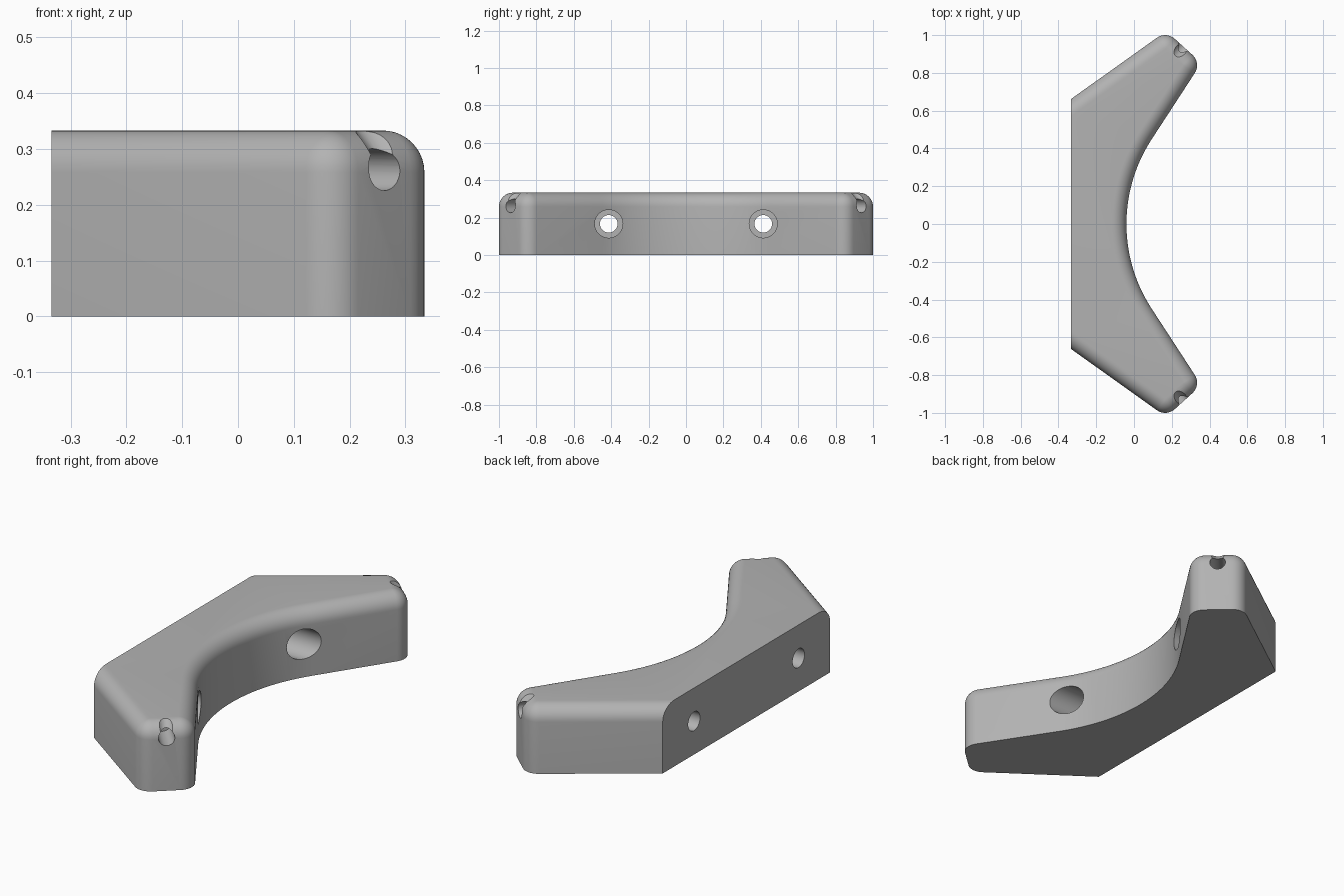
import bpy, bmesh
from math import sin, cos, pi, radians, atan2
from mathutils import Vector

if "Cube" in bpy.data.objects:
    bpy.data.objects.remove(bpy.data.objects["Cube"])

BACK, HEIGHT, FILLET = -0.334, 0.333, 0.075
OUTER_TIP, INNER_TIP = Vector((0.165, 0.925)), Vector((0.259, 0.84))
OUTER_ANGLE, INNER_ANGLE = radians(125.5), radians(-33.4)
ARC_X, ARC_R = 0.78, 0.82

grey = bpy.data.materials.new("plain grey")
grey.use_nodes = True
grey.diffuse_color = (0.45, 0.45, 0.45, 1)
grey.node_tree.nodes["Principled BSDF"].inputs["Base Color"].default_value = grey.diffuse_color

tip_dir = INNER_TIP - OUTER_TIP
TIP_ANGLE = atan2(tip_dir.x, -tip_dir.y)      # direction the tip face looks


def fan(centre, radius, start, end, steps):
    return [centre + radius * Vector((cos(a), sin(a))) for a in
            (start + (end - start) * i / steps for i in range(steps + 1))]


def outline(inset):
    """Plan of the body, drawn in by inset everywhere but the flat back."""
    r = FILLET - inset
    outer = fan(OUTER_TIP, r, OUTER_ANGLE, TIP_ANGLE, 8)
    slope = -cos(OUTER_ANGLE) / sin(OUTER_ANGLE)
    corner = Vector((BACK, outer[0].y + (BACK - outer[0].x) * slope))
    inner = fan(INNER_TIP, r, TIP_ANGLE, INNER_ANGLE, 8)
    half = pi + INNER_ANGLE
    arc = fan(Vector((ARC_X, 0)), ARC_R + inset, half, 2 * pi - half, 40)
    side = [corner] + outer + inner
    return side + arc + [Vector((p.x, -p.y)) for p in reversed(side)]


# Body: stacked outlines, the upper ones rolling over the top edge
levels = [(0, 0)]
for i in range(11):
    a = pi / 2 * i / 10
    levels.append((FILLET * (1 - cos(a)), HEIGHT - FILLET * (1 - sin(a))))
bm = bmesh.new()
rings = [[bm.verts.new((p.x, p.y, z)) for p in outline(d)] for d, z in levels]
n = len(rings[0])
for low, high in zip(rings, rings[1:]):
    for i in range(n):
        j = (i + 1) % n
        bm.faces.new((low[i], low[j], high[j], high[i]))
bm.faces.new(rings[0])
bm.faces.new(rings[-1])
bmesh.ops.remove_doubles(bm, verts=bm.verts[:], dist=0.0001)
bmesh.ops.recalc_face_normals(bm, faces=bm.faces[:])
mesh = bpy.data.meshes.new("curved_bracket")
bm.to_mesh(mesh)
bm.free()
body = bpy.data.objects.new("curved_bracket", mesh)
bpy.context.collection.objects.link(body)
mesh.materials.append(grey)


def drill(name, start, end, radius):
    """Cut a round hole from start to end."""
    start, end = Vector(start), Vector(end)
    axis = end - start
    bpy.ops.mesh.primitive_cylinder_add(vertices=40, radius=radius, depth=axis.length,
                                        location=(start + end) / 2)
    cutter = bpy.context.object
    cutter.name = name
    cutter.rotation_euler = axis.to_track_quat('Z', 'Y').to_euler()
    cutter.data.materials.append(grey)
    cutter.hide_render = True
    mod = body.modifiers.new(name, 'BOOLEAN')
    mod.operation, mod.solver, mod.object = 'DIFFERENCE', 'EXACT', cutter
    bpy.context.view_layer.objects.active = body
    bpy.ops.object.modifier_apply(modifier=name)
    bpy.data.objects.remove(cutter)


middle = (OUTER_TIP + INNER_TIP) / 2
for s, side in ((1, "left"), (-1, "right")):
    # Screw holes with wide counterbores on the curved side
    y, z = s * 0.413, HEIGHT / 2
    drill(side + "_screw_hole", (BACK - 0.1, y, z), (0.4, y, z), 0.047)
    drill(side + "_counterbore", (-0.17, y, z), (0.4, y, z), 0.075)
    # Blind hole in the tip face, with a shallow groove over the rounded edge
    out = Vector((cos(TIP_ANGLE), s * sin(TIP_ANGLE), 0))
    base = Vector((middle.x, s * middle.y, HEIGHT - FILLET))
    low = base + Vector((0, 0, 0.005))
    drill(side + "_tip_hole", low - out * 0.08, low + out * 0.2, 0.0375)
    up = Vector((0, 0, 1))
    centre = base + (out + up).normalized() * (FILLET + 0.0225)
    run = (up - out).normalized() * 0.15
    drill(side + "_tip_groove", centre - run, centre + run, 0.0375)

bpy.ops.object.select_all(action='DESELECT')
body.select_set(True)
bpy.context.view_layer.objects.active = body
bpy.ops.object.shade_smooth_by_angle(angle=radians(30))
